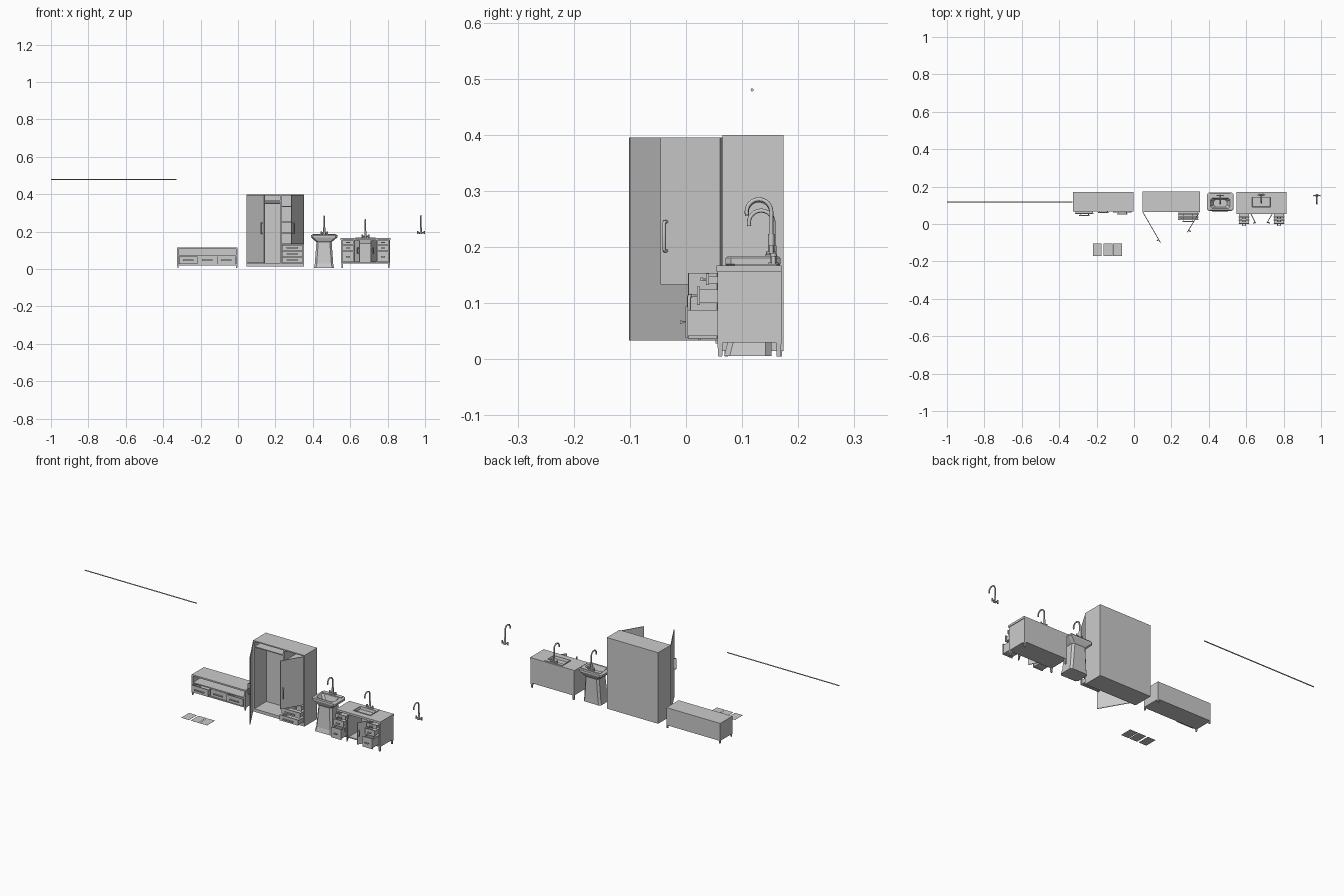
import bpy, bmesh
from math import radians, cos, sin, pi

if "Cube" in bpy.data.objects:
    bpy.data.objects.remove(bpy.data.objects["Cube"])


def finish(name, bm, loc=(0, 0, 0), rot=0):
    bmesh.ops.recalc_face_normals(bm, faces=bm.faces)
    me = bpy.data.meshes.new(name)
    bm.to_mesh(me)
    bm.free()
    ob = bpy.data.objects.new(name, me)
    ob.location = loc
    ob.rotation_euler.z = rot
    bpy.context.collection.objects.link(ob)
    return ob


def loft(name, rings, c=0, **kw):
    """Stack of rectangular rings (x0, x1, y0, y1, z), corners cut by c."""
    bm = bmesh.new()
    loops = []
    for x0, x1, y0, y1, z in rings:
        if c:
            pts = [(x0 + c, y0), (x1 - c, y0), (x1, y0 + c), (x1, y1 - c),
                   (x1 - c, y1), (x0 + c, y1), (x0, y1 - c), (x0, y0 + c)]
        else:
            pts = [(x0, y0), (x1, y0), (x1, y1), (x0, y1)]
        loops.append([bm.verts.new((x, y, z)) for x, y in pts])
    n = len(loops[0])
    for a, b in zip(loops, loops[1:]):
        for i in range(n):
            bm.faces.new((a[i], a[(i + 1) % n], b[(i + 1) % n], b[i]))
    bm.faces.new(loops[0][::-1])
    bm.faces.new(loops[-1])
    return finish(name, bm, **kw)


def box(name, x0, x1, y0, y1, z0, z1, **kw):
    return loft(name, [(x0, x1, y0, y1, z0), (x0, x1, y0, y1, z1)], **kw)


def tube(name, pts, r, loc=(0, 0, 0), rot=0):
    cu = bpy.data.curves.new(name, 'CURVE')
    cu.dimensions = '3D'
    cu.bevel_depth = r
    cu.bevel_resolution = 2
    cu.use_fill_caps = True
    sp = cu.splines.new('POLY')
    sp.points.add(len(pts) - 1)
    for p, q in zip(sp.points, pts):
        p.co = (*q, 1)
        sp.use_smooth = True
    ob = bpy.data.objects.new(name, cu)
    ob.location = loc
    ob.rotation_euler.z = rot
    bpy.context.collection.objects.link(ob)


def drawer(name, x0, x1, front, back, z0, z1, grip):
    """Open tray with a front panel and a bar handle."""
    t = .003
    box(name + "_front", x0, x1, front, front + .005, z0, z1)
    a, b, c, d, h = x0 + t, x1 - t, front + .004, back, z1 - .006
    loft(name + "_tray", [(a, b, c, d, z0 + t), (a, b, c, d, h),
                          (a + t, b - t, c + t, d - t, h),
                          (a + t, b - t, c + t, d - t, z0 + 2 * t)])
    m, z, o = (x0 + x1) / 2, (z0 + z1) / 2, front - .008
    tube(name + "_handle", [(m - grip * .8, front, z), (m - grip * .8, o, z),
                            (m + grip * .8, o, z), (m + grip * .8, front, z)], .0018)
    box(name + "_handle_bar", m - grip, m + grip, o - .002, o + .002, z - .003, z + .003)


def door(name, hx, hy, angle, w, z0, z1, side, g0, g1):
    """Door swung on its hinge; side says which local y faces outward."""
    kw = dict(loc=(hx, hy, 0), rot=radians(angle))
    box(name, 0, w, -.002, .002, z0, z1, **kw)
    x, o = w * .9, side * .011
    tube(name + "_handle", [(x, 0, g0), (x, o * .8, g0), (x, o, g0 + .004),
                            (x, o, g1 - .004), (x, o * .8, g1), (x, 0, g1)], .003, **kw)


def legs(name, x0, x1, y0, y1, top, s=.008):
    for i, x in enumerate((x0, x1 - s)):
        for j, y in enumerate((y0, y1 - s)):
            t = s * .15
            loft(f"{name}_leg_{i}{j}", [(x + t, x + s - t, y + t, y + s - t, .005),
                                        (x, x + s, y, y + s, top)])


def faucet(name, x, y, z):
    arc = [(x, y - .022 + .022 * cos(a * pi / 12), z + .075 + .022 * sin(a * pi / 12))
           for a in range(14)]
    tube(name + "_spout", [(x, y, z)] + arc, .0036)
    tube(name + "_column", [(x, y, z), (x, y, z + .035)], .0055)
    tube(name + "_base", [(x, y, z), (x, y, z + .004)], .009)
    tube(name + "_crossbar", [(x - .018, y, z + .008), (x + .018, y, z + .008)], .0035)
    for s in (-1, 1):
        tube(f"{name}_tap_{s}", [(x + s * .017, y, z), (x + s * .017, y, z + .016)], .004)


# Hanging rod
tube("rod", [(-1, .118, .48), (-.33, .118, .48)], .0028)

# Floor tiles
for i, x in enumerate((-.22, -.163, -.112)):
    box(f"floor_tile_{i}", x, x + .047, -.172, -.105, 0, .0006)

# Low console
X0, X1, Y0, Y1 = -.325, -.003, .068, .172
box("console_top", X0, X1, Y0, Y1, .107, .115)
box("console_back", X0, X1, Y1 - .005, Y1, .02, .107)
box("console_bottom", X0, X1, Y0, Y1, .02, .026)
box("console_shelf", X0, X1, Y0, Y1, .068, .074)
for i, x in enumerate((X0, X1 - .008)):
    box(f"console_side_{i}", x, x + .008, Y0, Y1, .02, .107)
legs("console", X0, X1, Y0, Y1, .02)
for i, f in enumerate((.053, .069, .062)):
    x = X0 + .009 + i * .1015
    if i:
        box(f"console_divider_{i}", x - .002, x, Y0 + .004, Y1, .026, .068)
    drawer(f"console_drawer_{i}", x + .001, x + .1, f, f + .092, .028, .066, .028)

# Wardrobe carcass
X0, X1, Y0, Y1 = .045, .353, .065, .174
box("wardrobe_top", X0, X1, Y0, Y1, .394, .4)
box("wardrobe_base", X0, X1, Y0, Y1, .015, .031)
box("wardrobe_back", X0, X1, Y1 - .005, Y1, .031, .394)
for n, x in (("left", X0), ("right", X1 - .007), ("divider", .225)):
    box("wardrobe_" + n, x, x + .007, Y0, Y1, .031, .394)
box("wardrobe_upper_shelf", .05, .226, Y0 + .004, Y1, .362, .367)
tube("wardrobe_rail", [(.05, .12, .352), (.226, .12, .352)], .003)
for i, z in enumerate((.132, .19, .25, .333)):
    box(f"wardrobe_shelf_{i}", .23, .348, Y0 + .002, Y1, z, z + .005)
for i, f in enumerate((.022, .036, .05)):
    z = .034 + i * .0325
    drawer(f"wardrobe_drawer_{i}", .234, .345, f, f + .095, z, z + .03, .03)
door("wardrobe_left_door", .047, .064, -60, .19, .033, .395, -1, .19, .247)
door("wardrobe_right_door", .349, .062, 239, .124, .133, .395, 1, .193, .245)

# Pedestal washbasin
loft("pedestal_basin", [(.407, .513, .068, .152, .006), (.411, .509, .074, .152, .03),
                        (.419, .501, .082, .154, .145), (.412, .508, .078, .158, .15),
                        (.39, .532, .07, .168, .17), (.39, .532, .07, .168, .18),
                        (.396, .526, .074, .164, .184), (.408, .514, .082, .138, .184),
                        (.425, .497, .092, .13, .155)], c=.01)
box("basin_deck", .402, .52, .141, .162, .182, .187)
tube("basin_drain", [(.461, .111, .154), (.461, .111, .157)], .006)
faucet("basin_faucet", .461, .152, .186)

# Sink cabinet carcass
X0, X1, Y0, Y1 = .552, .812, .056, .17
loft("cabinet_counter", [(X0 - .003, X1 + .003, Y0 - .002, Y1, .156),
                         (X0 - .003, X1 + .003, Y0 - .002, Y1, .167),
                         (.632, .73, .09, .143, .167), (.64, .722, .097, .137, .135)])
box("sink_rim_back", .628, .734, .143, .162, .166, .17)
box("sink_rim_front", .628, .734, .086, .09, .166, .17)
for i, x in enumerate((.628, .73)):
    box(f"sink_rim_side_{i}", x, x + .004, .09, .143, .166, .17)
tube("sink_drain", [(.681, .117, .134), (.681, .117, .137)], .006)
box("cabinet_bottom", X0, X1, Y0, Y1, .03, .036)
box("cabinet_back", X0, X1, Y1 - .005, Y1, .03, .157)
for i, x in enumerate((X0, .619, .739, X1 - .006)):
    box(f"cabinet_upright_{i}", x, x + .006, Y0, Y1, .03, .157)
legs("cabinet", X0, X1, Y0, Y1, .03, .01)
for side, x in (("left", .559), ("right", .746)):
    for i, (f, a, b) in enumerate(((-.001, .038, .094), (.02, .097, .13), (.036, .132, .153))):
        drawer(f"cabinet_{side}_drawer_{i}", x, x + .059, f, f + .09, a, b, .01)
door("cabinet_left_door", .624, .056, -63, .058, .037, .154, -1, .085, .113)
door("cabinet_right_door", .74, .056, 240, .058, .037, .154, 1, .085, .113)
faucet("cabinet_faucet", .681, .156, .168)

# Separate faucet
faucet("spare_faucet", .978, .152, .188)
